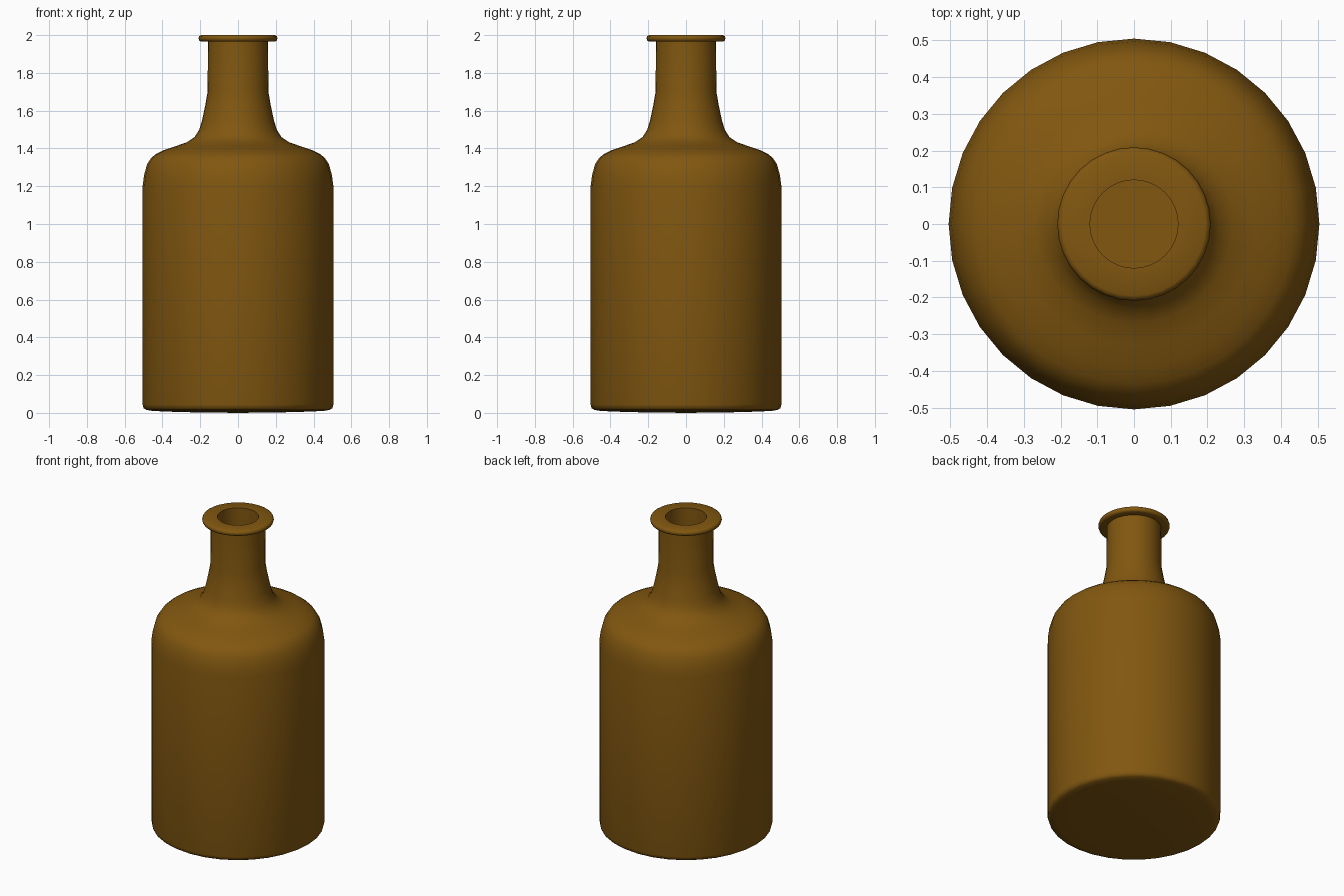
import bpy, bmesh, math

if "Cube" in bpy.data.objects:
    bpy.data.objects.remove(bpy.data.objects["Cube"])

SIDES = 32

# Outer half-profile (radius, height), base centre up to the neck
outer = [(0, 0), (0.3, 0.004), (0.45, 0.01), (0.485, 0.016), (0.5, 0.025), (0.505, 0.045),
         (0.505, 1.2), (0.497, 1.26), (0.482, 1.315), (0.46, 1.35), (0.435, 1.37),
         (0.39, 1.392), (0.33, 1.412), (0.27, 1.433), (0.23, 1.46), (0.205, 1.5),
         (0.19, 1.55), (0.173, 1.63), (0.161, 1.7), (0.159, 1.966)]
# Rolled lip
lip = [(0.195, 1.966), (0.205, 1.971), (0.209, 1.983), (0.205, 1.995), (0.195, 2.0), (0.12, 2.0)]
# Hollow inside, mouth down to the floor
inner = [(0.12, 1.7), (0.133, 1.63), (0.15, 1.55), (0.168, 1.48), (0.2, 1.43), (0.25, 1.398),
         (0.32, 1.373), (0.38, 1.353), (0.42, 1.33), (0.443, 1.3), (0.457, 1.25),
         (0.465, 1.2), (0.465, 0.07), (0.45, 0.05), (0, 0.04)]


def lathe(name, profile):
    bm = bmesh.new()
    verts = [bm.verts.new((r, 0, z)) for r, z in profile]
    edges = [bm.edges.new(pair) for pair in zip(verts, verts[1:])]
    bmesh.ops.spin(bm, geom=verts + edges, cent=(0, 0, 0), axis=(0, 0, 1),
                   angle=math.tau, steps=SIDES)
    bmesh.ops.remove_doubles(bm, verts=bm.verts, dist=1e-4)
    bmesh.ops.recalc_face_normals(bm, faces=bm.faces)
    mesh = bpy.data.meshes.new(name)
    bm.to_mesh(mesh)
    bm.free()
    obj = bpy.data.objects.new(name, mesh)
    bpy.context.collection.objects.link(obj)
    return obj


# Bottle
bottle = lathe("bottle", outer + lip + inner)
glass = bpy.data.materials.new("amber_glass")
glass.diffuse_color = (0.22, 0.095, 0.005, 1)
glass.use_nodes = True
glass.node_tree.nodes["Principled BSDF"].inputs["Base Color"].default_value = glass.diffuse_color
bottle.data.materials.append(glass)

bpy.context.view_layer.objects.active = bottle
bottle.select_set(True)
bpy.ops.object.shade_smooth_by_angle(angle=math.radians(50))
